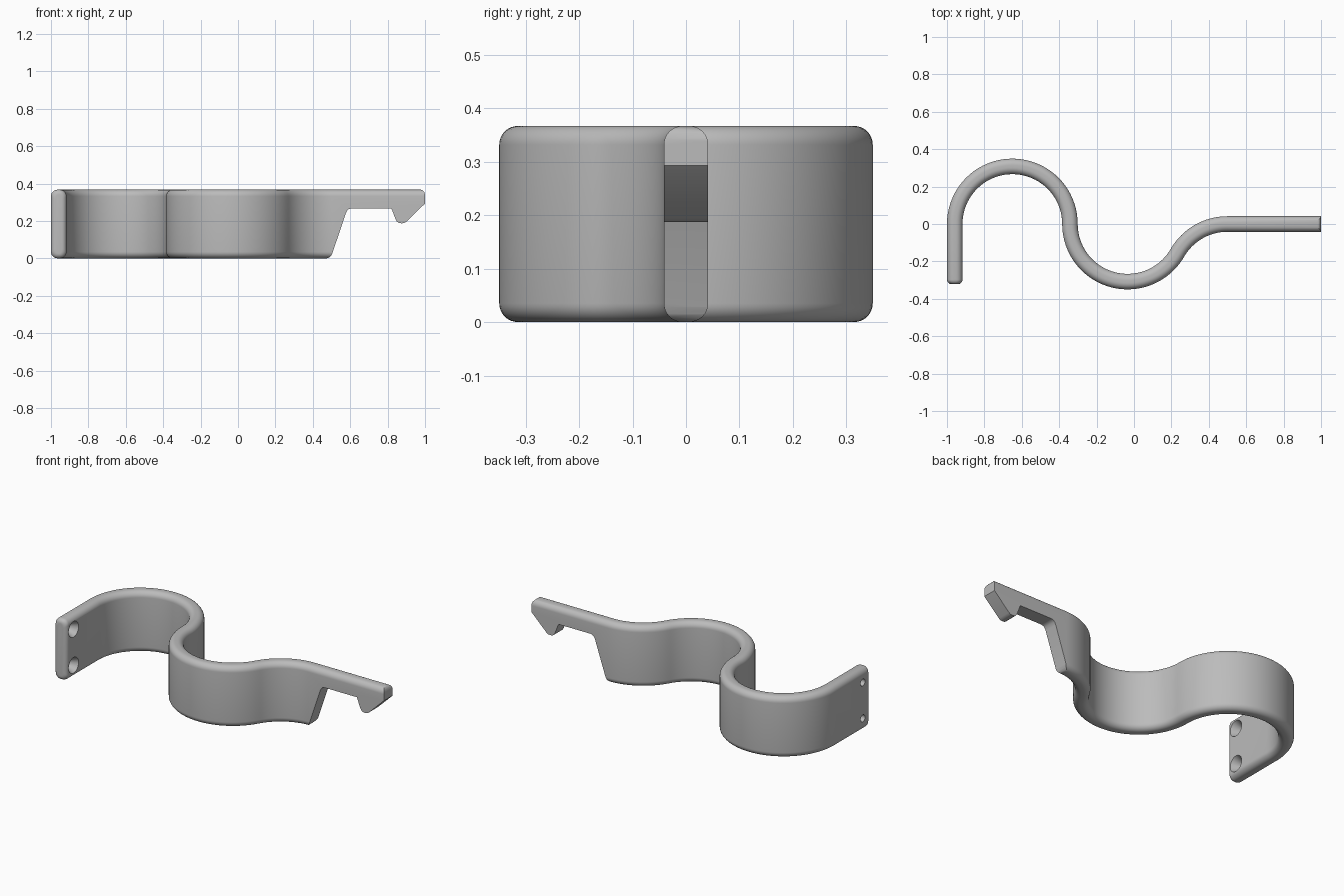
import bpy, bmesh
from math import pi, sin, cos, sqrt, radians
from mathutils import Vector, Matrix

if "Cube" in bpy.data.objects:
    bpy.data.objects.remove(bpy.data.objects["Cube"], do_unlink=True)

HEIGHT, HALF, EDGE, R = 0.367, 0.0415, 0.035, 0.308
END_Y, END_ROUND = -0.322, 0.025

grey = bpy.data.materials.new("light_grey")
grey.use_nodes = True
grey.diffuse_color = (0.5, 0.5, 0.5, 1)
grey.node_tree.nodes["Principled BSDF"].inputs["Base Color"].default_value = (0.5, 0.5, 0.5, 1)


def make_object(name, bm):
    bmesh.ops.recalc_face_normals(bm, faces=bm.faces)
    mesh = bpy.data.meshes.new(name)
    bm.to_mesh(mesh)
    bm.free()
    mesh.materials.append(grey)
    obj = bpy.data.objects.new(name, mesh)
    bpy.context.collection.objects.link(obj)
    return obj


def section(inset):
    """Upright rounded rectangle: (sideways, height) pairs."""
    w, h, steps = HALF - EDGE, HEIGHT / 2 - EDGE, 8
    k = (HALF - inset) / HALF
    v = (HEIGHT / 2 - inset) / (HEIGHT / 2)
    pts = []
    for quarter, (sx, sz) in enumerate([(1, 1), (-1, 1), (-1, -1), (1, -1)]):
        for i in range(steps + 1):
            a = (quarter + i / steps) * pi / 2
            pts.append(((sx * w + EDGE * cos(a)) * k,
                        HEIGHT / 2 + (sz * h + EDGE * sin(a)) * v))
    return pts


def arc(cx, cy, start, end, steps=40):
    """Path stations on an arc: position, heading, inset."""
    turn = 1 if end > start else -1
    out = []
    for i in range(steps + 1):
        a = radians(start + (end - start) * i / steps)
        out.append((cx + R * cos(a), cy + R * sin(a), a + turn * pi / 2, 0))
    return out


# Centreline: rounded plate end, two opposed loops, blend, straight arm
x0 = -1 + HALF
c1 = x0 + R
c2 = c1 + 2 * R
c3 = c2 + R * sqrt(3)
path = []
for i in range(7):
    a = i / 6 * pi / 2
    path.append((x0, END_Y + END_ROUND * (1 - cos(a)), pi / 2, END_ROUND * (1 - sin(a))))
path += arc(c1, 0, 180, 0)
path += arc(c2, 0, 180, 330)[1:]
path += arc(c3, -R, 150, 90, 20)[1:]
path.append((1.03, 0, 0, 0))

bm = bmesh.new()
rings = []
for x, y, heading, inset in path:
    side = Vector((-sin(heading), cos(heading), 0))
    rings.append([bm.verts.new(Vector((x, y, z)) + side * s) for s, z in section(inset)])
for a, b in zip(rings, rings[1:]):
    for i in range(len(a)):
        j = (i + 1) % len(a)
        bm.faces.new((a[i], a[j], b[j], b[i]))
bm.faces.new(rings[0])
bm.faces.new(rings[-1])
hook = make_object("curved_hook_strip", bm)

# Cutter that shapes the latch arm and its barb
outline = [(0.465, -0.1), (0.475, 0), (0.488, 0.005), (0.498, 0.014), (0.505, 0.028),
           (0.576, 0.24), (0.584, 0.256), (0.594, 0.264), (0.608, 0.267),
           (0.82, 0.267), (0.843, 0.208), (0.85, 0.196), (0.861, 0.189), (0.875, 0.187),
           (0.888, 0.189), (0.9, 0.196), (1, 0.293), (1, 0.342), (0.996, 0.354),
           (0.988, 0.363), (0.975, 0.368), (0.97, 0.42), (1.1, 0.42), (1.1, -0.1)]
bm = bmesh.new()
face = bm.faces.new([bm.verts.new((x, -0.2, z)) for x, z in outline])
moved = bmesh.ops.extrude_face_region(bm, geom=[face])["geom"]
bmesh.ops.translate(bm, vec=(0, 0.4, 0), verts=[v for v in moved if isinstance(v, bmesh.types.BMVert)])
cutters = [make_object("arm_cutter", bm)]

# Countersunk screw holes through the plate
for z in (HEIGHT / 2 - 0.108, HEIGHT / 2 + 0.108):
    bm = bmesh.new()
    prev = None
    for x, r in [(-1.05, 0.021), (-0.965, 0.021), (-0.965, 0.024), (-0.917, 0.047), (-0.88, 0.047)]:
        ring = [bm.verts.new((x, -0.253 + r * cos(i * pi / 16), z + r * sin(i * pi / 16))) for i in range(32)]
        if prev:
            for i in range(32):
                j = (i + 1) % 32
                bm.faces.new((prev[i], prev[j], ring[j], ring[i]))
        else:
            bm.faces.new(ring)
        prev = ring
    bm.faces.new(prev)
    cutters.append(make_object("screw_hole_cutter", bm))

bpy.context.view_layer.objects.active = hook
hook.select_set(True)
for cutter in cutters:
    mod = hook.modifiers.new("cut", 'BOOLEAN')
    mod.operation, mod.solver, mod.object = 'DIFFERENCE', 'EXACT', cutter
    bpy.ops.object.modifier_apply(modifier=mod.name)
    bpy.data.objects.remove(cutter, do_unlink=True)
bpy.ops.object.shade_smooth_by_angle(angle=radians(35))
